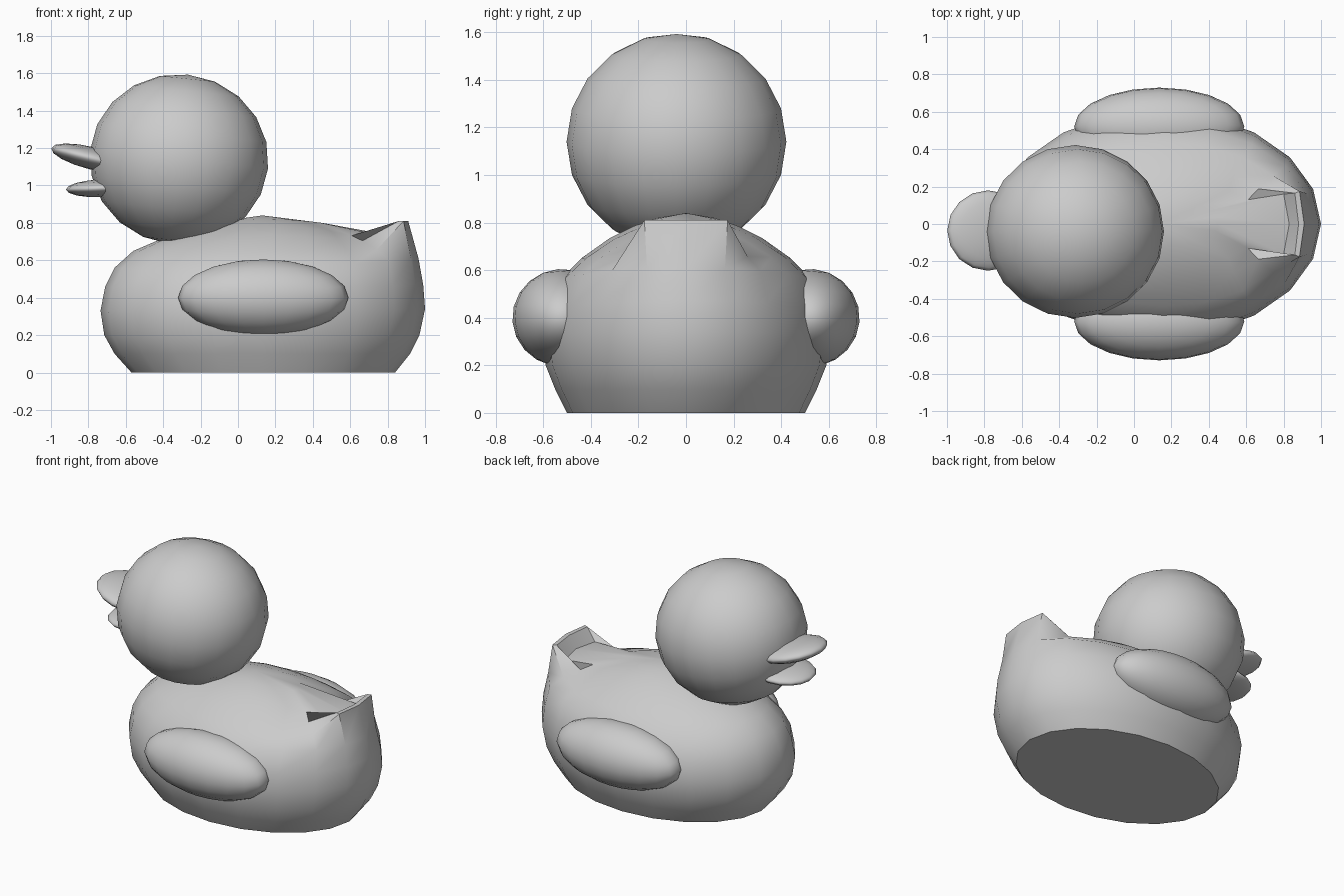
import bpy, bmesh
from math import sin, cos, pi, radians

if "Cube" in bpy.data.objects:
    bpy.data.objects.remove(bpy.data.objects["Cube"])

SEG = 20


def smooth(ob, angle=50):
    bpy.ops.object.select_all(action='DESELECT')
    ob.select_set(True)
    bpy.context.view_layer.objects.active = ob
    bpy.ops.object.shade_smooth_by_angle(angle=radians(angle))


def ellipsoid(name, loc, size, rot=(0, 0, 0), seg=20, rings=10):
    bpy.ops.mesh.primitive_uv_sphere_add(segments=seg, ring_count=rings, location=loc,
                                         rotation=[radians(a) for a in rot])
    ob = bpy.context.object
    ob.name = name
    ob.scale = size
    smooth(ob)
    return ob


# Body: stacked oval rings (breast x, breast z, rear x, rear z, half width, side z)
rings = [
    (-.57, .00, .84, .00, .50, .00),
    (-.66, .10, .92, .10, .55, .10),
    (-.715, .20, .97, .20, .59, .20),
    (-.735, .33, 1.0, .34, .605, .33),
    (-.71, .46, .99, .47, .585, .45),
    (-.66, .56, .965, .61, .53, .56),
    (-.56, .65, .88, .66, .44, .65),
    (-.42, .71, .78, .69, .32, .735),
    (-.26, .76, .70, .71, .22, .785),
    (-.08, .81, .45, .80, .12, .82),
]
# Tail: the three rear points of the upper rings are pulled up into a lip
tail = {(6, 0): (.91, 0, .81), (6, 1): (.885, .175, .81),
        (7, 0): (.88, 0, .81), (7, 1): (.86, .165, .81),
        (8, 0): (.83, 0, .73), (8, 1): (.80, .16, .725)}

bm = bmesh.new()
loops = []
for r, (x0, z0, x1, z1, ry, zs) in enumerate(rings):
    loop = []
    for i in range(SEG):
        a = 2 * pi * i / SEG
        c = cos(a)
        co = ((x0 + x1) / 2 + (x1 - x0) / 2 * c, ry * sin(a),
              zs + (z1 - z0) / 2 * c + ((z1 + z0) / 2 - zs) * c * c)
        k = min(i, SEG - i)
        if (r, k) in tail:
            tx, ty, tz = tail[r, k]
            co = (tx, ty if i == k else -ty, tz)
        loop.append(bm.verts.new(co))
    loops.append(loop)
for lo, up in zip(loops, loops[1:]):
    for i in range(SEG):
        j = (i + 1) % SEG
        bm.faces.new((lo[i], lo[j], up[j], up[i]))
bm.faces.new(loops[0][::-1])
apex = bm.verts.new((.13, 0, .84))
for i in range(SEG):
    bm.faces.new((loops[-1][i], loops[-1][(i + 1) % SEG], apex))
bmesh.ops.recalc_face_normals(bm, faces=bm.faces)
mesh = bpy.data.meshes.new("body")
bm.to_mesh(mesh)
bm.free()
body = bpy.data.objects.new("body", mesh)
bpy.context.collection.objects.link(body)
smooth(body, 40)

# Head
ellipsoid("head", (-.315, -.04, 1.14), (.478, .462, .455), (0, 6, 0))

# Open beak
ellipsoid("upper_beak", (-.78, -.035, 1.145), (.225, .215, .06), (0, 14, 0), 16, 8)
ellipsoid("lower_beak", (-.725, -.035, .985), (.195, .19, .048), (0, -2, 0), 16, 8)

# Wings
for side, name in ((-1, "left_wing"), (1, "right_wing")):
    ellipsoid(name, (.135, side * .52, .40), (.455, .21, .205), (side * -5, 0, 0))
